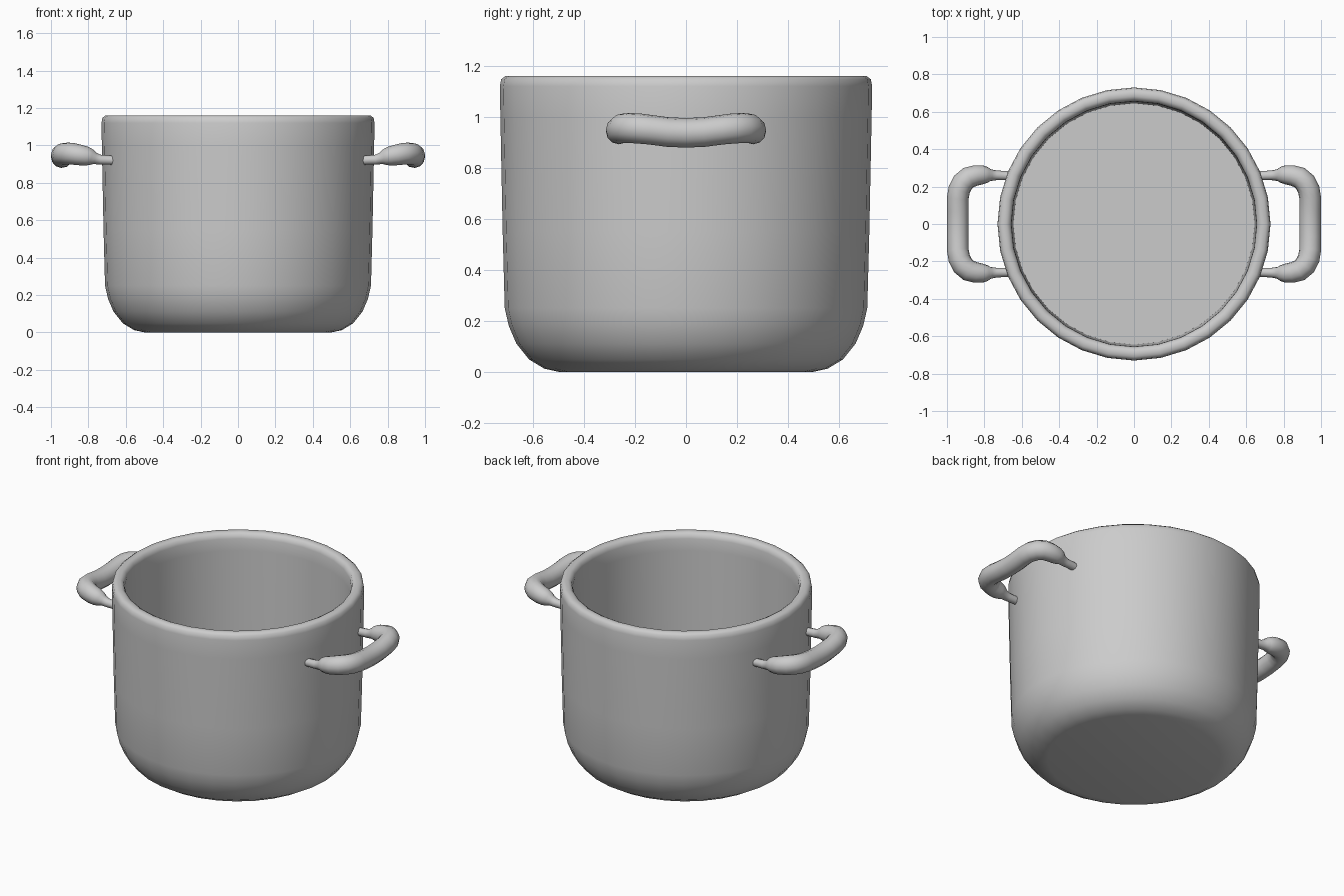
import bpy, bmesh, math

if "Cube" in bpy.data.objects:
    bpy.data.objects.remove(bpy.data.objects["Cube"])

# Pot body: lathe profile (radius, height), outside base -> rim -> inside floor
SIDES = 32
profile = [(0.50, 0.0), (0.555, 0.012), (0.615, 0.048), (0.665, 0.11), (0.695, 0.18),
           (0.711, 0.25), (0.719, 0.55), (0.728, 1.0), (0.73, 1.12), (0.725, 1.147),
           (0.708, 1.16), (0.682, 1.16), (0.664, 1.15), (0.656, 1.125),
           (0.655, 1.05), (0.645, 0.10)]

bm = bmesh.new()
rings = []
for r, z in profile:
    rings.append([bm.verts.new((r * math.cos(2 * math.pi * i / SIDES),
                                r * math.sin(2 * math.pi * i / SIDES), z))
                  for i in range(SIDES)])
for a, b in zip(rings, rings[1:]):
    for i in range(SIDES):
        j = (i + 1) % SIDES
        bm.faces.new((a[i], a[j], b[j], b[i]))
bm.faces.new(rings[0][::-1])
bm.faces.new(rings[-1])
bmesh.ops.recalc_face_normals(bm, faces=bm.faces)
mesh = bpy.data.meshes.new("pot_body")
bm.to_mesh(mesh)
bm.free()
pot = bpy.data.objects.new("pot_body", mesh)
bpy.context.collection.objects.link(pot)

# Handle half path: x, y, z, tube radius (thin stem swelling into a thick grip)
half = [(0.665, 0.258, 0.92, 0.024), (0.735, 0.26, 0.923, 0.026), (0.765, 0.261, 0.93, 0.031),
        (0.785, 0.262, 0.936, 0.043), (0.81, 0.263, 0.942, 0.051), (0.845, 0.26, 0.948, 0.055),
        (0.885, 0.248, 0.955, 0.058), (0.915, 0.222, 0.956, 0.059), (0.934, 0.185, 0.954, 0.059),
        (0.942, 0.14, 0.949, 0.058), (0.942, 0.07, 0.94, 0.058)]
path = half + [(0.942, 0.0, 0.937, 0.058)] + [(x, -y, z, r) for x, y, z, r in reversed(half)]


def make_handle(name, side):
    curve = bpy.data.curves.new(name, 'CURVE')
    curve.dimensions = '3D'
    curve.bevel_depth = 1.0
    curve.bevel_resolution = 4
    curve.use_fill_caps = True
    spline = curve.splines.new('POLY')
    spline.points.add(len(path) - 1)
    for p, (x, y, z, r) in zip(spline.points, path):
        p.co = (side * x, y, z, 1)
        p.radius = r
    obj = bpy.data.objects.new(name, curve)
    bpy.context.collection.objects.link(obj)
    bpy.ops.object.select_all(action='DESELECT')
    obj.select_set(True)
    bpy.context.view_layer.objects.active = obj
    bpy.ops.object.convert(target='MESH')
    return bpy.context.view_layer.objects.active


handles = [make_handle("right_handle", 1), make_handle("left_handle", -1)]

# Smooth shading on every part
for obj in [pot] + handles:
    bpy.ops.object.select_all(action='DESELECT')
    obj.select_set(True)
    bpy.context.view_layer.objects.active = obj
    bpy.ops.object.shade_smooth_by_angle(angle=math.radians(50))
